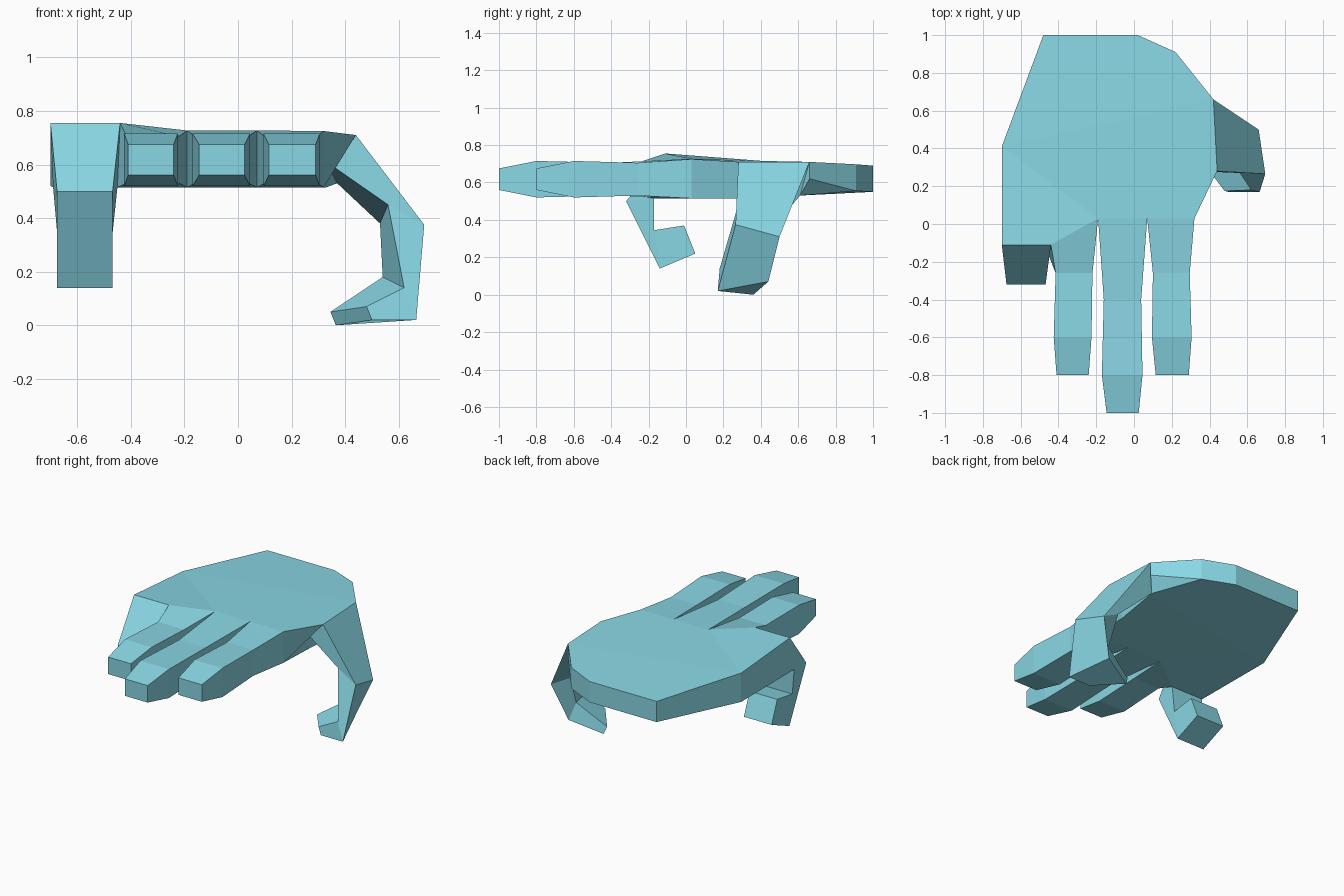
import bpy, bmesh

if "Cube" in bpy.data.objects:
    bpy.data.objects.remove(bpy.data.objects["Cube"])

bm = bmesh.new()


def verts(points):
    return [bm.verts.new(p) for p in points]


def loft(ring, sections, cap=True):
    """Skin from an existing ring of vertices through new sections."""
    for points in sections:
        new = verts(points)
        n = len(ring)
        for i in range(n):
            j = (i + 1) % n
            bm.faces.new((ring[i], ring[j], new[j], new[i]))
        ring = new
    if cap:
        bm.faces.new(ring)


# Palm outline, upper and lower, starting at the little finger knuckle
top = verts([(-.70, -.11, .755), (-.44, -.11, .755), (-.19, .03, .727),
             (.07, .03, .727), (.32, .03, .725), (.44, .28, .71),
             (.42, .66, .71), (.22, .91, .697), (.02, 1, .69),
             (-.48, 1, .69), (-.70, .41, .715)])
bot = verts([(-.69, -.17, .515), (-.45, -.17, .515), (-.19, .03, .515),
             (.07, .03, .515), (.32, .03, .515), (.33, .28, .515),
             (.37, .61, .53), (.22, .91, .555), (.02, 1, .55),
             (-.48, 1, .55), (-.70, .41, .52)])
for rim in (top, bot):
    for ids in ((0, 1, 2, 10), (2, 3, 4, 5, 6, 10), (6, 7, 8, 9, 10)):
        bm.faces.new([rim[i] for i in ids])
for i in (7, 8, 9, 10):
    j = (i + 1) % 11
    bm.faces.new((top[i], top[j], bot[j], bot[i]))

# Palm sides around the thumb root
web, heel = verts([(.33, .28, .61), (.42, .66, .62)])
bm.faces.new((top[4], top[5], web, bot[5], bot[4]))
bm.faces.new((web, bot[5], bot[6]))
bm.faces.new((top[6], top[7], bot[7], heel))
bm.faces.new((heel, bot[7], bot[6]))
bm.faces.new((top[6], heel, bot[6]))

# Bent thumb: outer front, outer back, inner back, inner front
loft([top[5], top[6], bot[6], web], [
    [(.695, .265, .375), (.66, .50, .31), (.53, .48, .38), (.56, .27, .45)],
    [(.665, .17, .02), (.57, .44, .07), (.54, .40, .18), (.62, .18, .14)],
    [(.50, .17, .02), (.365, .36, 0), (.345, .35, .05), (.48, .175, .07)]])

# Straight fingers: y, left x, right x, bottom z, top z
fingers = {
    1: [(-.26, -.415, -.22, .53, .705), (-.60, -.425, -.225, .52, .715),
        (-.80, -.41, -.24, .56, .675)],
    2: [(-.40, -.16, .038, .53, .705), (-.80, -.17, .045, .52, .715),
        (-1.0, -.145, .025, .56, .675)],
    3: [(-.26, .10, .295, .53, .705), (-.60, .095, .305, .52, .715),
        (-.80, .115, .29, .56, .675)],
}
for i, rows in fingers.items():
    loft([top[i], top[i + 1], bot[i + 1], bot[i]],
         [[(a, y, z1), (b, y, z1), (b, y, z0), (a, y, z0)]
          for y, a, b, z0, z1 in rows])

# Curled little finger: side profile in y, z between two sides
profile = [(-.32, .50), (-.14, .14), (.05, .22), (-.01, .37), (-.17, .345)]
sides = []
for k, x in enumerate((-.675, -.468)):
    s = [top[k]] + verts([(x, y, z) for y, z in profile]) + [bot[k]]
    for ids in ((0, 1, 6), (1, 2, 5, 6), (2, 3, 4, 5)):
        bm.faces.new([s[i] for i in ids])
    sides.append(s)
for i in range(6):
    bm.faces.new((sides[0][i], sides[0][i + 1], sides[1][i + 1], sides[1][i]))

bmesh.ops.recalc_face_normals(bm, faces=bm.faces[:])
mesh = bpy.data.meshes.new("hand")
bm.to_mesh(mesh)
bm.free()
hand = bpy.data.objects.new("hand", mesh)
bpy.context.collection.objects.link(hand)

mat = bpy.data.materials.new("light_blue")
mat.diffuse_color = (.25, .68, .78, 1)
mat.use_nodes = True
mat.node_tree.nodes["Principled BSDF"].inputs["Base Color"].default_value = mat.diffuse_color
mesh.materials.append(mat)
